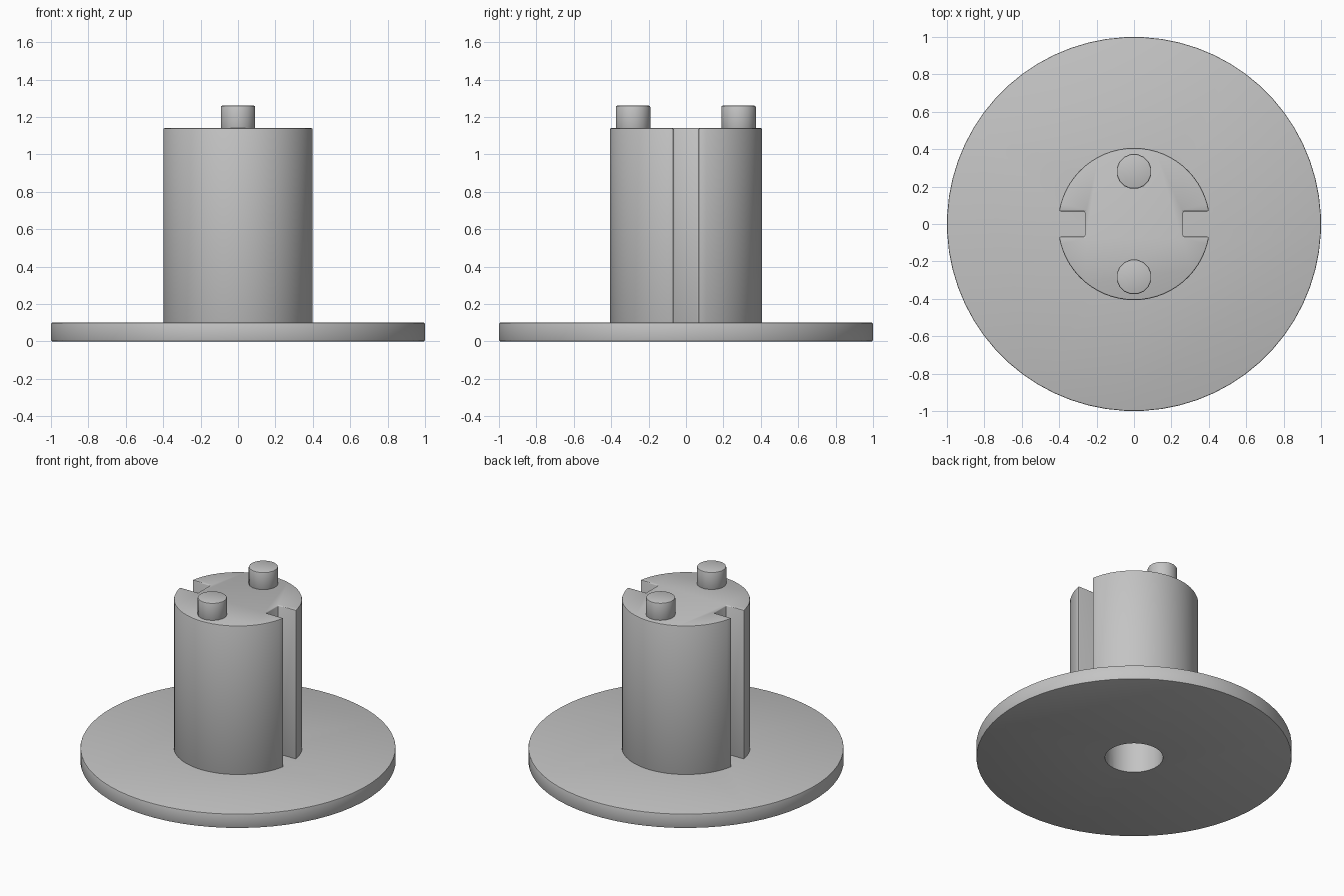
import bpy
import bmesh
from math import sin, cos, pi, asin, radians
from mathutils import Matrix

if "Cube" in bpy.data.objects:
    bpy.data.objects.remove(bpy.data.objects["Cube"])

PLATE_TOP, CORE_TOP, PEG_TOP = 0.1, 1.14, 1.26
CORE_R, SLOT_HALF, SLOT_X = 0.407, 0.068, 0.263

grey = bpy.data.materials.new("plain_grey")
grey.use_nodes = True
colour = (0.55, 0.55, 0.55, 1)
grey.diffuse_color = colour
grey.node_tree.nodes["Principled BSDF"].inputs["Base Color"].default_value = colour


def prism(name, outline, z0, z1, bevel=0.0):
    """Extrude a closed outline from z0 to z1, with smooth shading."""
    bm = bmesh.new()
    face = bm.faces.new([bm.verts.new((x, y, z0)) for x, y in outline])
    top = bmesh.ops.extrude_face_region(bm, geom=[face])["geom"]
    verts = [v for v in top if isinstance(v, bmesh.types.BMVert)]
    bmesh.ops.translate(bm, verts=verts, vec=(0, 0, z1 - z0))
    bmesh.ops.recalc_face_normals(bm, faces=bm.faces)
    mesh = bpy.data.meshes.new(name)
    bm.to_mesh(mesh)
    bm.free()
    mesh.materials.append(grey)
    obj = bpy.data.objects.new(name, mesh)
    bpy.context.collection.objects.link(obj)
    if bevel:
        mod = obj.modifiers.new("soft_edges", "BEVEL")
        mod.width, mod.segments = bevel, 2
        mod.limit_method, mod.angle_limit = "ANGLE", radians(40)
    return obj


def circle(r, n, cx=0.0, cy=0.0):
    return [(cx + r * cos(2 * pi * (i + 0.5) / n),
             cy + r * sin(2 * pi * (i + 0.5) / n)) for i in range(n)]


def apply_modifiers(obj):
    bpy.context.view_layer.update()
    graph = bpy.context.evaluated_depsgraph_get()
    mesh = bpy.data.meshes.new_from_object(obj.evaluated_get(graph))
    obj.modifiers.clear()
    obj.data = mesh


def smooth(obj):
    bpy.ops.object.select_all(action="DESELECT")
    obj.select_set(True)
    bpy.context.view_layer.objects.active = obj
    bpy.ops.object.shade_smooth_by_angle(angle=radians(35))


# Core outline: a circle with a square slot on each side
start = asin(SLOT_HALF / CORE_R)
arc = [start + (pi - 2 * start) * i / 28 for i in range(29)]
half = [(SLOT_X, SLOT_HALF)] + [(CORE_R * cos(a), CORE_R * sin(a)) for a in arc]
half.append((-SLOT_X, SLOT_HALF))
outline = half + [(-x, -y) for x, y in half]

base_plate = prism("base_plate", circle(1.0, 64), 0, PLATE_TOP, 0.006)
core = prism("slotted_core", outline, PLATE_TOP - 0.01, CORE_TOP, 0.008)

# Round bore up through the plate into the core
bore = prism("bore_cutter", circle(0.184, 40), -0.1, 1.0)
bore.hide_render = True
for part in (base_plate, core):
    cut = part.modifiers.new("bore", "BOOLEAN")
    cut.operation, cut.object, cut.solver = "DIFFERENCE", bore, "EXACT"
    apply_modifiers(part)
    smooth(part)
bpy.data.objects.remove(bore)

# Locating pegs on top
for name, y in (("front_peg", -0.283), ("back_peg", 0.281)):
    peg = prism(name, circle(0.094, 16, 0, y), CORE_TOP - 0.01, PEG_TOP, 0.008)
    apply_modifiers(peg)
    smooth(peg)
